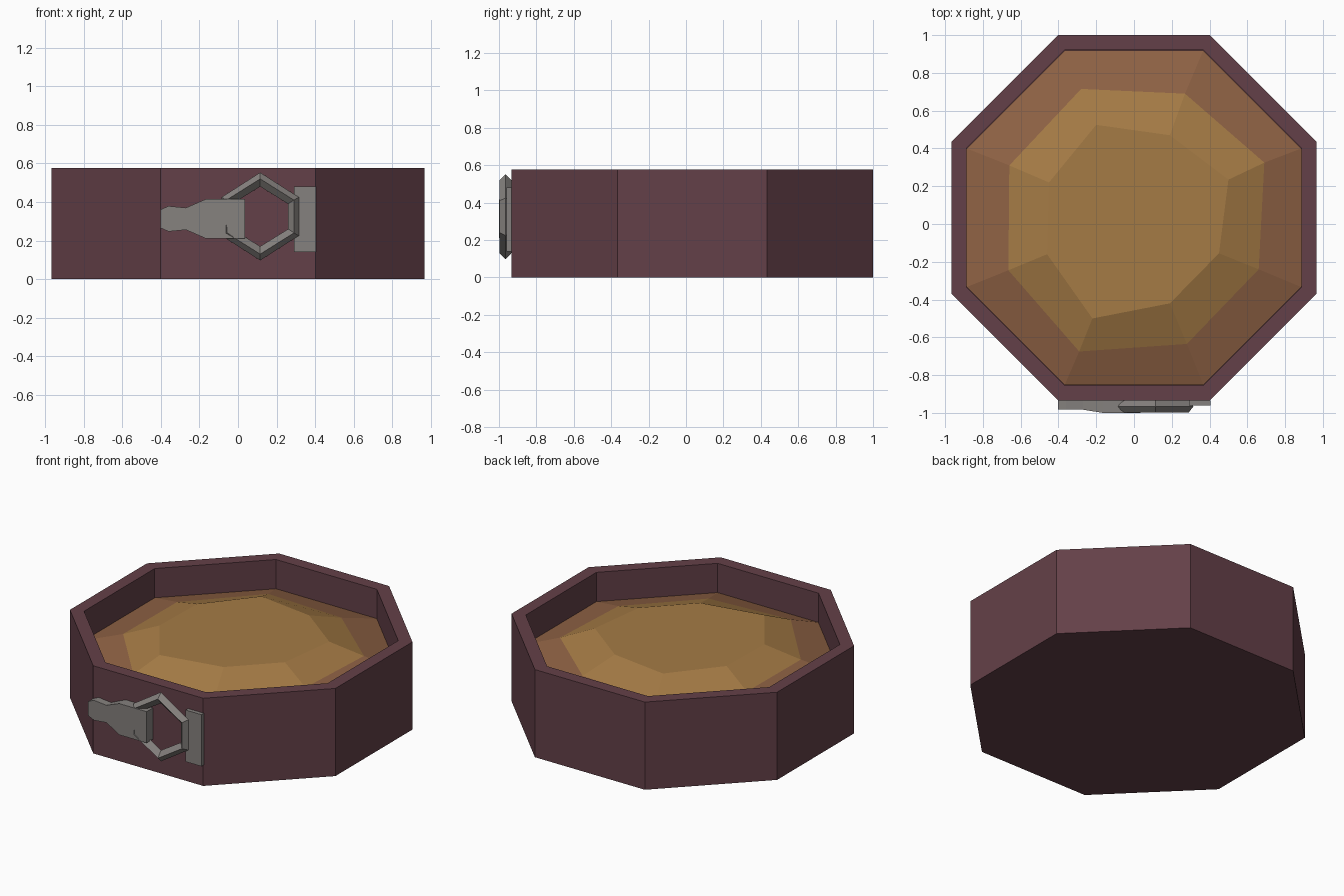
import bpy, bmesh, math

cube = bpy.data.objects.get("Cube")
if cube:
    bpy.data.objects.remove(cube, do_unlink=True)

CY = 0.033                      # centre of the octagon in y
FRONT = -0.934                  # y of the front wall


def material(name, rgb):
    m = bpy.data.materials.new(name)
    m.use_nodes = True
    m.diffuse_color = (*rgb, 1)
    m.node_tree.nodes["Principled BSDF"].inputs["Base Color"].default_value = (*rgb, 1)
    return m


WOOD = material("dark_wood", (0.127, 0.051, 0.065))
EDGE = material("reddish_brown", (0.275, 0.122, 0.058))
FILL = material("golden_brown", (0.376, 0.198, 0.06))
METAL = material("grey_metal", (0.235, 0.22, 0.209))


def octagon(apothem, z):
    r = apothem / math.cos(math.pi / 8)
    angles = [math.pi / 8 + i * math.pi / 4 for i in range(8)]
    return [(r * math.cos(a), CY + r * math.sin(a), z) for a in angles]


def loft(name, loops, mats, caps=(True, True), closed=False):
    """Skin a list of matching loops, optionally capping or joining the ends."""
    bm = bmesh.new()
    rings = [[bm.verts.new(p) for p in loop] for loop in loops]
    pairs = list(zip(rings, rings[1:]))
    if closed:
        pairs.append((rings[-1], rings[0]))
    for k, (a, b) in enumerate(pairs):
        n = len(a)
        for i in range(n):
            j = (i + 1) % n
            f = bm.faces.new((a[i], a[j], b[j], b[i]))
            f.material_index = min(k, len(mats) - 1)
    if not closed:
        if caps[0]:
            bm.faces.new(rings[0][::-1])
        if caps[1]:
            bm.faces.new(rings[-1]).material_index = len(mats) - 1
    bmesh.ops.recalc_face_normals(bm, faces=bm.faces)
    mesh = bpy.data.meshes.new(name)
    bm.to_mesh(mesh)
    bm.free()
    for m in mats:
        mesh.materials.append(m)
    ob = bpy.data.objects.new(name, mesh)
    bpy.context.collection.objects.link(ob)
    return ob


# Tub: outer wall, rim, inner wall and inside floor
loft("tub", [octagon(0.967, 0), octagon(0.967, 0.577),
             octagon(0.887, 0.577), octagon(0.887, 0.34)], [WOOD])

# Filling: uneven mound rising toward the middle, starting at the +x +y corner
middle = [(0.69, 0.325), (0.27, 0.69), (-0.28, 0.715), (-0.66, 0.31),
          (-0.665, -0.245), (-0.29, -0.675), (0.28, -0.635), (0.66, -0.24)]
top = [(0.5, 0.235), (0.19, 0.47), (-0.2, 0.525), (-0.45, 0.22),
       (-0.46, -0.16), (-0.22, -0.5), (0.19, -0.42), (0.45, -0.155)]
loft("filling", [octagon(0.886, 0.385),
                 [(x, y, 0.452) for x, y in middle],
                 [(x, y, 0.53) for x, y in top]], [EDGE, FILL])

# Catch plate
plate = [(0.29, 0.14), (0.405, 0.14), (0.405, 0.48), (0.29, 0.48)]
loft("catch_plate", [[(x, y, z) for x, z in plate] for y in (FRONT, -0.96)], [METAL])


# Hexagonal latch ring with a diamond cross-section
def hexagon(half_x, half_z, shoulder, y):
    pts = [(half_x, -shoulder), (half_x, shoulder), (0, half_z),
           (-half_x, shoulder), (-half_x, -shoulder), (0, -half_z)]
    return [(0.115 + x, y, 0.325 + z) for x, z in pts]


loft("latch_ring", [hexagon(0.2, 0.228, 0.1, -0.965),
                    hexagon(0.175, 0.195, 0.085, -0.998),
                    hexagon(0.145, 0.155, 0.065, -0.965),
                    hexagon(0.175, 0.195, 0.085, FRONT)], [METAL], closed=True)

# Lever: profile mirrored about its long axis
half = [(0.035, 0.103), (-0.165, 0.103), (-0.27, 0.057), (-0.36, 0.066), (-0.403, 0.047)]
outline = half + [(x, -h) for x, h in reversed(half)]
loft("latch_lever", [[(x, FRONT, 0.313 + h) for x, h in outline],
                     [(x, -1.0 if x > -0.2 else -0.983, 0.313 + h) for x, h in outline]],
     [METAL])
